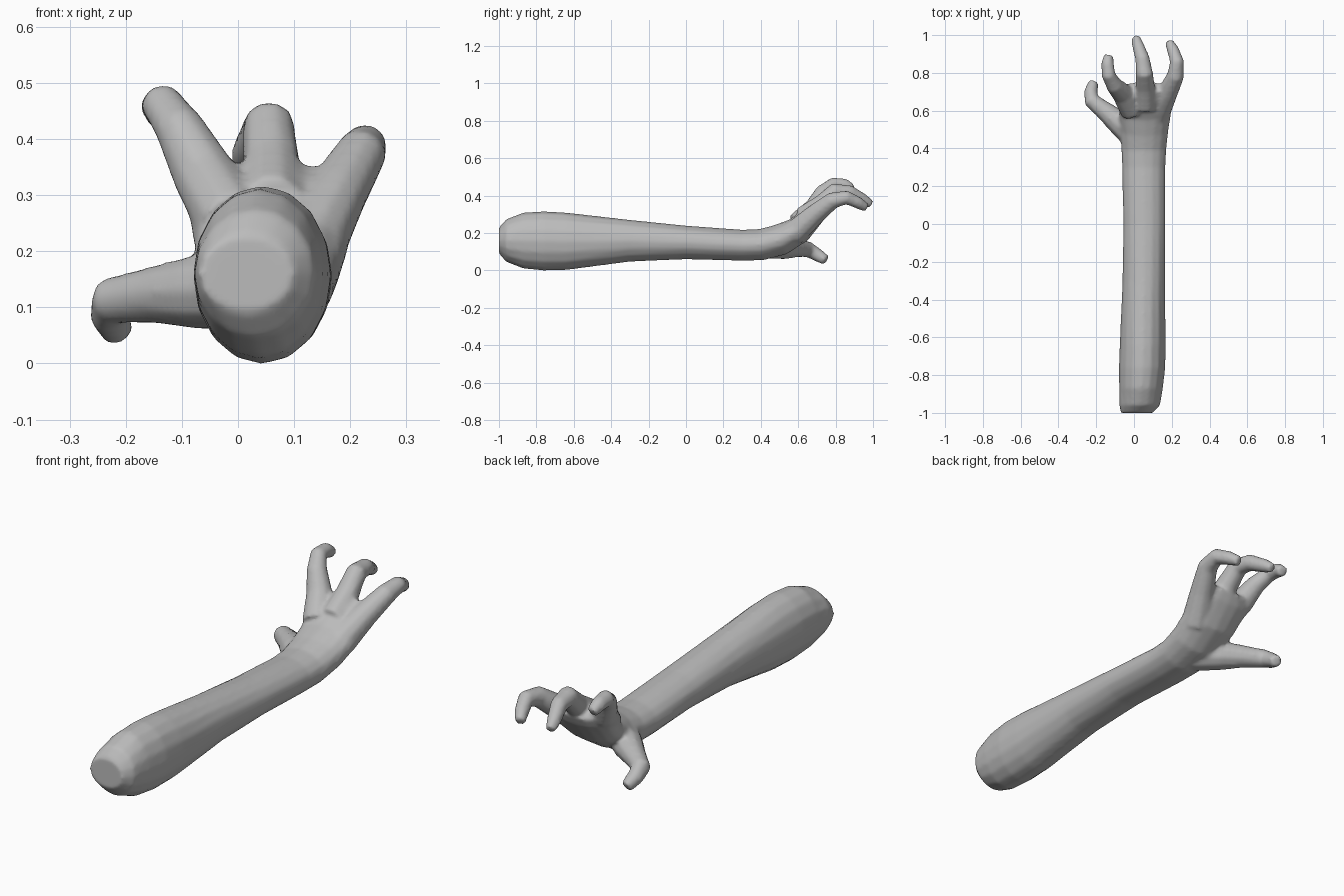
import bpy, bmesh, math
from mathutils import Vector

cube = bpy.data.objects.get("Cube")
if cube:
    bpy.data.objects.remove(cube, do_unlink=True)

skin = bpy.data.materials.new("plain grey")
skin.use_nodes = True
grey = (0.5, 0.5, 0.5, 1)
skin.diffuse_color = grey
skin.node_tree.nodes["Principled BSDF"].inputs["Base Color"].default_value = grey

bm = bmesh.new()


def loft(rings, sides):
    """Bridge rings of (centre, half-width vector, half-height vector), capped at both ends."""
    loops = []
    for c, u, v in rings:
        angles = [2 * math.pi * i / sides for i in range(sides)]
        loops.append([bm.verts.new(c + u * math.cos(a) + v * math.sin(a)) for a in angles])
    for a, b in zip(loops, loops[1:]):
        for i in range(sides):
            j = (i + 1) % sides
            bm.faces.new((a[i], a[j], b[j], b[i]))
    bm.faces.new(loops[0][::-1])
    bm.faces.new(loops[-1])


def finger(points):
    """Jointed tube through points of (x, y, z, radius)."""
    path = [Vector(p[:3]) for p in points]
    rings = []
    for i, p in enumerate(path):
        t = (path[min(i + 1, len(path) - 1)] - path[max(i - 1, 0)]).normalized()
        u = (Vector((1, 0, 0)) - t * t.x).normalized()
        rings.append((p, u * points[i][3], t.cross(u) * points[i][3]))
    loft(rings, 10)


# Forearm and palm: y, z, half width, half thickness, x, tilt in degrees
arm = [
    (-1.0, .16, .085, .07, .015, 0), (-.96, .16, .108, .115, .03, 0),
    (-.87, .16, .116, .15, .037, 0), (-.76, .158, .123, .159, .043, 0),
    (-.64, .156, .122, .154, .046, 0), (-.3, .159, .113, .112, .052, 0),
    (0, .15, .112, .09, .055, 0), (.3, .135, .115, .083, .052, 0),
    (.4, .138, .12, .084, .052, 8), (.5, .163, .128, .085, .055, 25),
    (.6, .215, .14, .075, .06, 42), (.69, .3, .15, .056, .055, 50),
    (.725, .335, .115, .04, .055, 50),
]
rings = []
for y, z, w, h, x, tilt in arm:
    a = math.radians(tilt)
    rings.append((Vector((x, y, z)), Vector((w, 0, 0)),
                  Vector((0, -math.sin(a), math.cos(a))) * h))
loft(rings, 16)

# Thumb, index, middle and outer finger
finger([(.02, .44, .13, .07), (-.07, .53, .127, .068), (-.15, .595, .122, .052),
        (-.225, .655, .112, .043), (-.228, .70, .085, .037), (-.215, .75, .054, .028)])
finger([(-.01, .60, .25, .065), (-.06, .69, .335, .058), (-.105, .735, .42, .045),
        (-.135, .79, .462, .038), (-.14, .85, .458, .034), (-.135, .89, .435, .026)])
finger([(.06, .62, .28, .06), (.06, .725, .355, .052), (.055, .80, .425, .046),
        (.045, .875, .418, .039), (.02, .95, .378, .032), (.01, .99, .352, .022)])
finger([(.12, .58, .2, .07), (.175, .69, .30, .056), (.22, .785, .375, .046),
        (.228, .86, .39, .038), (.207, .92, .362, .033), (.185, .965, .335, .024)])

bmesh.ops.recalc_face_normals(bm, faces=bm.faces)
mesh = bpy.data.meshes.new("forearm_and_hand")
bm.to_mesh(mesh)
bm.free()
mesh.materials.append(skin)
limb = bpy.data.objects.new("forearm_and_hand", mesh)
bpy.context.collection.objects.link(limb)

# Fuse the parts into one skin with soft webbing between the fingers
fuse = limb.modifiers.new("fuse", 'REMESH')
fuse.mode = 'VOXEL'
fuse.voxel_size = 0.01
fuse.use_smooth_shade = True
soften = limb.modifiers.new("soften", 'SMOOTH')
soften.factor = 0.5
soften.iterations = 5
